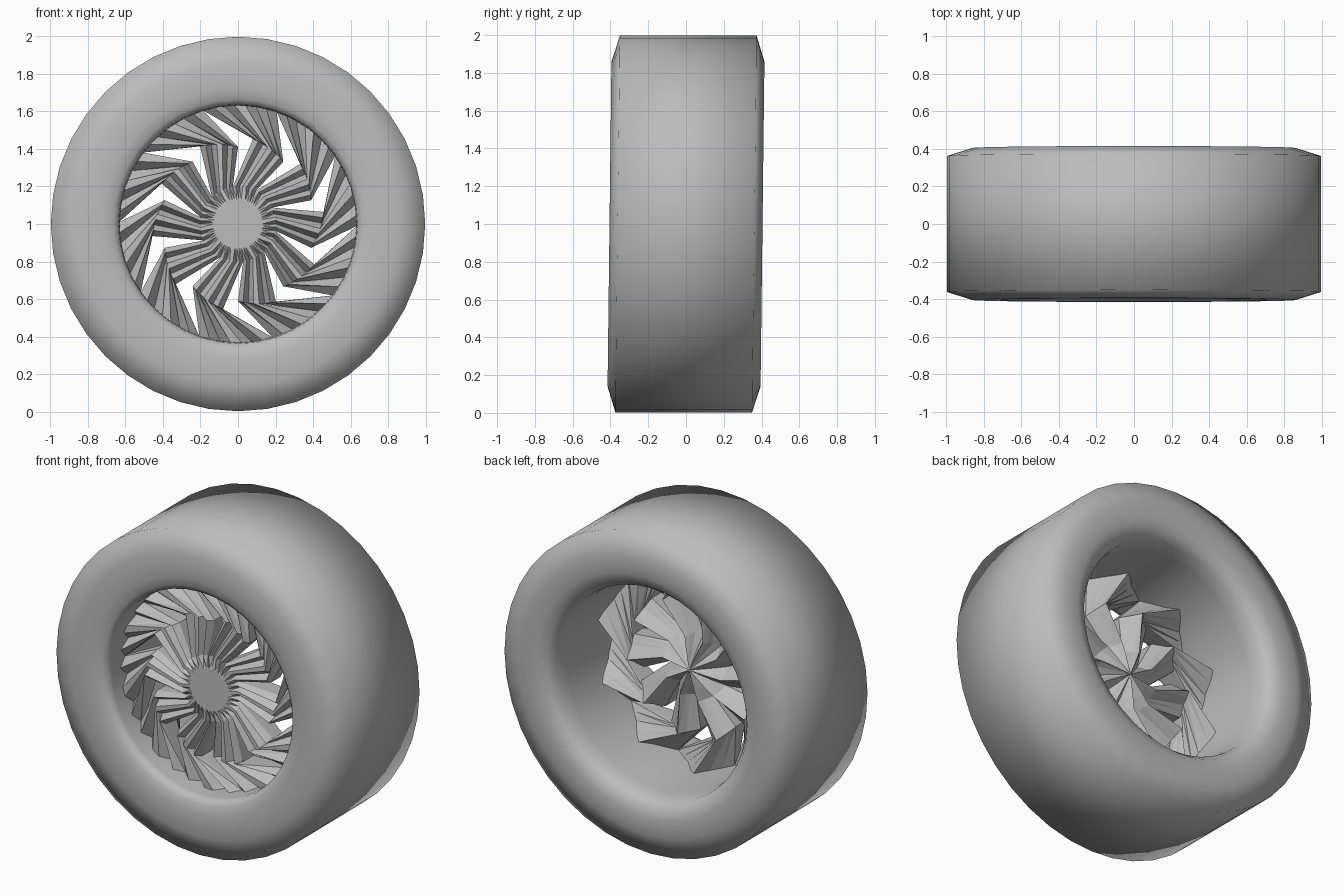
import bpy, bmesh
from math import sin, cos, radians, pi

cube = bpy.data.objects.get("Cube")
if cube:
    bpy.data.objects.remove(cube, do_unlink=True)

grey = bpy.data.materials.new("mid grey")
grey.use_nodes = True
colour = (0.5, 0.5, 0.5, 1)
grey.diffuse_color = colour
grey.node_tree.nodes["Principled BSDF"].inputs["Base Color"].default_value = colour

CAMBER = 0.012


def point(r, angle, y):
    """Polar point around the axle, with the wheel's slight lean."""
    z = r * sin(angle)
    return (r * cos(angle), y + CAMBER * z, 1 + z)


def finish(bm, name, smooth_angle=None):
    bmesh.ops.remove_doubles(bm, verts=bm.verts, dist=0.0005)
    bmesh.ops.recalc_face_normals(bm, faces=bm.faces)
    mesh = bpy.data.meshes.new(name)
    bm.to_mesh(mesh)
    bm.free()
    mesh.materials.append(grey)
    obj = bpy.data.objects.new(name, mesh)
    bpy.context.collection.objects.link(obj)
    if smooth_angle:
        bpy.ops.object.select_all(action='DESELECT')
        obj.select_set(True)
        bpy.context.view_layer.objects.active = obj
        bpy.ops.object.shade_smooth_by_angle(angle=radians(smooth_angle))


def revolve(name, profile, segments, smooth_angle):
    """Closed ring turned from (radius, depth) pairs."""
    bm = bmesh.new()
    rings = [[bm.verts.new(point(r, 2 * pi * i / segments + pi / 2, y))
              for r, y in profile] for i in range(segments)]
    for i, ring in enumerate(rings):
        other = rings[(i + 1) % segments]
        for j in range(len(profile)):
            k = (j + 1) % len(profile)
            bm.faces.new((ring[j], other[j], other[k], ring[k]))
    finish(bm, name, smooth_angle)


# Tyre with chamfered shoulders, running on into the rim barrel
revolve("tyre_and_barrel", [
    (0.632, -0.34), (0.638, -0.375), (0.665, -0.393), (0.72, -0.405), (0.86, -0.405),
    (0.997, -0.362), (0.997, 0.362), (0.86, 0.405), (0.75, 0.405), (0.69, 0.385),
    (0.655, 0.34), (0.645, 0.25), (0.64, 0.12), (0.63, -0.05), (0.63, -0.2)], 40, 80)

# Spoke rows: radius and angle at both edges, front depth and crease, back depth and crease
ROWS = [
    (0.0, 0.0, 98, 134, -0.285, 0.0, -0.03, 0.0),
    (0.13, 0.13, 98, 134, -0.285, 0.0, -0.04, 0.5),
    (0.20, 0.20, 98, 134, -0.28, 0.6, -0.05, 0.8),
    (0.41, 0.46, 90, 116, -0.275, 1.0, -0.03, 1.0),
    (0.632, 0.632, 107, 143, -0.26, 1.2, -0.01, 1.5),
]
FRONT = [0.04, 0.0, 0.05, 0.0, 0.0, 0.05, 0.0, 0.04]
BACK = [0.11, 0.08, 0.05, 0.0, 0.03, 0.07, 0.09, 0.11]
COLS = len(FRONT)


def add_spoke(bm, turn):
    front, back = [], []
    for r0, r1, a0, a1, fy, f_crease, by, b_crease in ROWS:
        f_row, b_row = [], []
        for c in range(COLS):
            t = c / (COLS - 1)
            r = r0 + (r1 - r0) * t
            a = radians(a0 + (a1 - a0) * t) + turn
            f_row.append(bm.verts.new(point(r, a, fy + f_crease * FRONT[c])))
            b_row.append(bm.verts.new(point(r, a, by - b_crease * BACK[c])))
        front.append(f_row)
        back.append(b_row)
    for i in range(len(ROWS) - 1):
        for c in range(COLS - 1):
            for g in (front, back):
                corners = (g[i][c], g[i][c + 1], g[i + 1][c + 1], g[i + 1][c])
                # Split on a diagonal for crisp facets
                bm.faces.new((corners[0], corners[2], corners[3]))
                if i:
                    bm.faces.new((corners[0], corners[1], corners[2]))
        # Side walls lining the bent openings
        if i >= 2:
            for c in (0, COLS - 1):
                bm.faces.new((front[i][c], front[i + 1][c], back[i + 1][c], back[i][c]))
    for c in range(COLS - 1):
        bm.faces.new((front[-1][c], front[-1][c + 1], back[-1][c + 1], back[-1][c]))


# Ten bent, creased spokes joined at a flat hub
bm = bmesh.new()
for n in range(10):
    add_spoke(bm, radians(36 * n))
finish(bm, "spokes")
